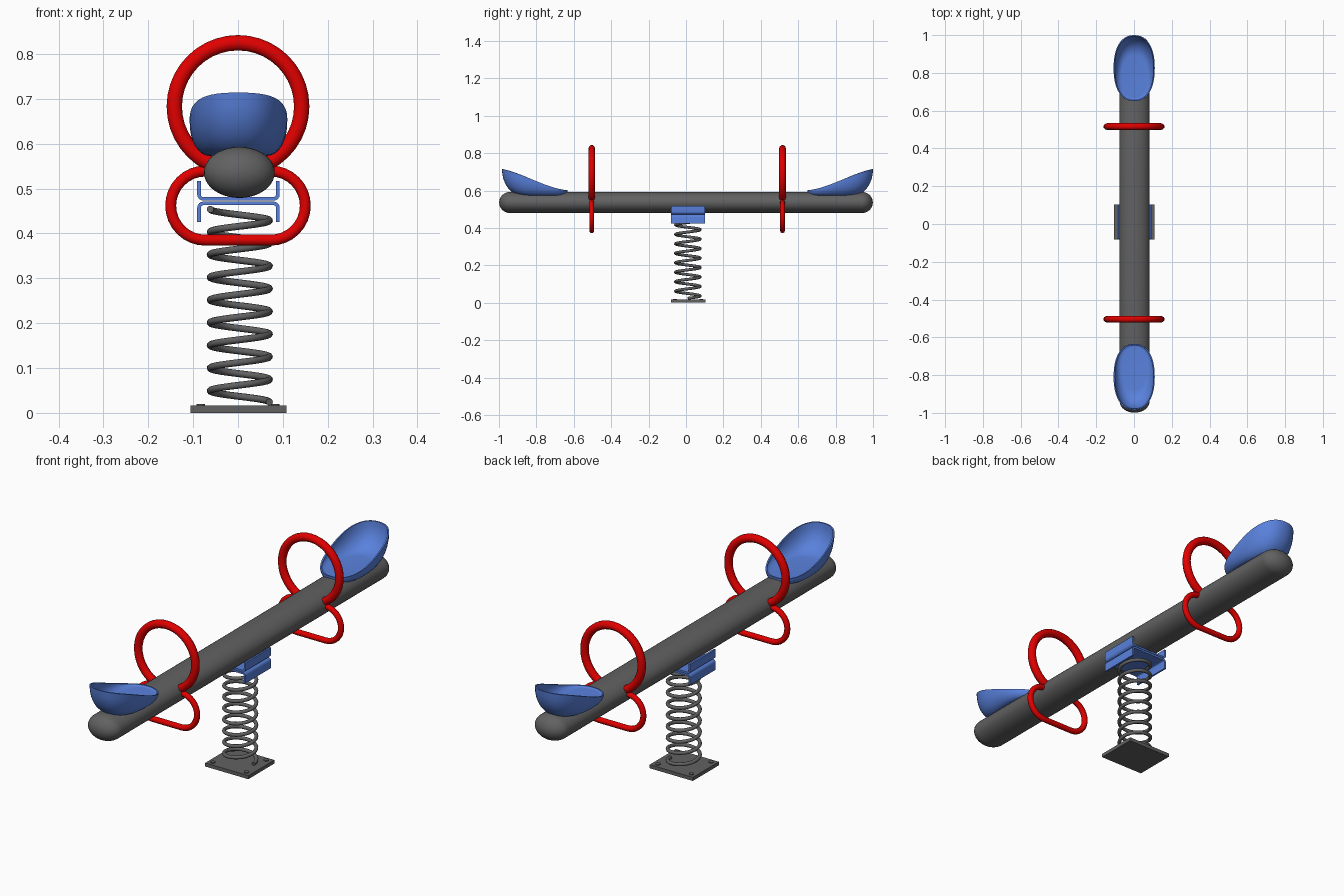
import bpy, bmesh
from math import sin, cos, pi, copysign

if "Cube" in bpy.data.objects:
    bpy.data.objects.remove(bpy.data.objects["Cube"])

CY = 0.008  # mirror plane of the paired parts


def material(name, rgb):
    m = bpy.data.materials.new(name)
    m.diffuse_color = (*rgb, 1)
    m.use_nodes = True
    m.node_tree.nodes["Principled BSDF"].inputs["Base Color"].default_value = m.diffuse_color
    return m


BLUE = material("blue", (0.10, 0.22, 0.72))
RED = material("red", (0.75, 0.0, 0.0))
GREY = material("dark_grey", (0.12, 0.12, 0.12))


def finish(ob, mat, angle=0.7):
    ob.data.materials.append(mat)
    bpy.ops.object.select_all(action='DESELECT')
    ob.select_set(True)
    bpy.context.view_layer.objects.active = ob
    if ob.type == 'CURVE':
        bpy.ops.object.convert(target='MESH')
        ob = bpy.context.object
    bpy.ops.object.shade_smooth_by_angle(angle=angle)
    return ob


def loft(name, rings, mat, angle=0.7):
    """Skin a list of equal-length closed rings and cap both ends."""
    bm = bmesh.new()
    vs = [[bm.verts.new(p) for p in r] for r in rings]
    n = len(vs[0])
    for a, b in zip(vs, vs[1:]):
        for i in range(n):
            j = (i + 1) % n
            bm.faces.new((a[i], a[j], b[j], b[i]))
    bm.faces.new(vs[0])
    bm.faces.new(vs[-1])
    bmesh.ops.recalc_face_normals(bm, faces=bm.faces)
    me = bpy.data.meshes.new(name)
    bm.to_mesh(me)
    bm.free()
    ob = bpy.data.objects.new(name, me)
    bpy.context.collection.objects.link(ob)
    return finish(ob, mat, angle)


def tube(name, pts, radius, mat, closed=True):
    cu = bpy.data.curves.new(name, 'CURVE')
    cu.dimensions = '3D'
    cu.bevel_depth = radius
    cu.bevel_resolution = 3
    cu.use_fill_caps = not closed
    sp = cu.splines.new('POLY')
    sp.points.add(len(pts) - 1)
    for q, p in zip(sp.points, pts):
        q.co = (*p, 1)
    sp.use_cyclic_u = closed
    ob = bpy.data.objects.new(name, cu)
    bpy.context.collection.objects.link(ob)
    return finish(ob, mat, 1.0)


# Beam: elliptical bar with domed ends
def beam_ring(y, s):
    return [(0.003 + 0.079 * s * cos(2 * pi * i / 40), y,
             0.536 + 0.057 * s * sin(2 * pi * i / 40)) for i in range(40)]


caps = [(0.94 + 0.059 * sin(t * pi / 16), max(cos(t * pi / 16), 0.03)) for t in range(9)]
loft("beam", [beam_ring(-y, s) for y, s in reversed(caps)] + [beam_ring(y, s) for y, s in caps], GREY)


# Seats: scooped shells whose rim rises towards the back
def seat_ring(side, t, inset, floor_z):
    f, h = sin(t), 1 - cos(t)
    ring = []
    for i in range(48):
        a = 2 * pi * i / 48
        ux = copysign(abs(cos(a)) ** 0.87, cos(a))
        uy = copysign(abs(sin(a)) ** 0.87, sin(a))
        k = (uy + 1) / 2
        rim_z = 0.602 + 0.056 * (k ** 1.25 + k * k * (3 - 2 * k))
        x = 0.001 + (0.065 + (0.109 - inset - 0.065) * f) * ux
        y_floor = 0.772 + 0.113 * uy
        y_rim = 0.817 + (0.175 - inset) * uy
        y = y_floor + (y_rim - y_floor) * f
        z = floor_z + (rim_z - floor_z) * h
        ring.append((x, CY + side * y, z))
    return ring


for side, label in ((1, "back"), (-1, "front")):
    steps = [pi / 2 * i / 8 for i in range(9)]
    outer = [seat_ring(side, t, 0, 0.573) for t in steps]
    inner = [seat_ring(side, t, 0.006, 0.597) for t in reversed(steps)]
    loft(label + "_seat", outer + inner, BLUE, 0.8)

    # Hand ring above and foot rest loop below
    y = CY - 0.002 + side * 0.51
    tube(label + "_hand_ring", [(0.142 * cos(2 * pi * i / 40), y, 0.683 + 0.142 * sin(2 * pi * i / 40))
                                for i in range(40)], 0.018, RED)
    loop = []
    for s in (1, -1):
        for i in range(17):
            a = -pi / 2 + pi * i / 16
            loop.append((s * (0.073 + 0.077 * cos(a)), y, 0.462 + s * 0.077 * sin(a)))
    tube(label + "_foot_loop", loop, 0.0128, RED)


# Brackets: two bent channels back to back
def bracket(name, z, d, height):
    w, t, r = 0.092, 0.008, 0.014

    def side_path(s, o):
        pts = [(w - o, height)]
        pts += [(w - r + (r - o) * cos(a), r - (r - o) * sin(a)) for a in (0, pi / 8, pi / 4, 3 * pi / 8, pi / 2)]
        return [(s * px, pz) for px, pz in pts]

    prof = side_path(1, 0) + side_path(-1, 0)[::-1] + side_path(-1, t) + side_path(1, t)[::-1]
    loft(name, [[(x + 0.001, CY + 0.003 + e, z + d * h) for x, h in prof] for e in (-0.091, 0.091)], BLUE)


bracket("upper_bracket", 0.473, 1, 0.044)
bracket("lower_bracket", 0.471, -1, 0.046)

# Coil spring
N, TURNS = 28, 8.5
tube("spring", [(0.004 + 0.066 * cos(2 * pi * i / N), CY + 0.002 + 0.066 * sin(2 * pi * i / N),
                 0.024 + 0.430 * i / (N * TURNS)) for i in range(int(N * TURNS) + 1)],
     0.0078, GREY, closed=False)

# Base plate and corner bolts
bpy.ops.mesh.primitive_cube_add(size=1, location=(0.001, CY + 0.003, 0.008))
plate = bpy.context.object
plate.name = "base_plate"
plate.scale = (0.214, 0.184, 0.016)
plate.data.materials.append(GREY)
for sx in (-1, 1):
    for sy in (-1, 1):
        bpy.ops.mesh.primitive_cylinder_add(vertices=16, radius=0.01, depth=0.012,
                                            location=(sx * 0.083, CY + 0.003 + sy * 0.07, 0.014))
        bpy.context.object.name = "base_bolt"
        finish(bpy.context.object, GREY)
